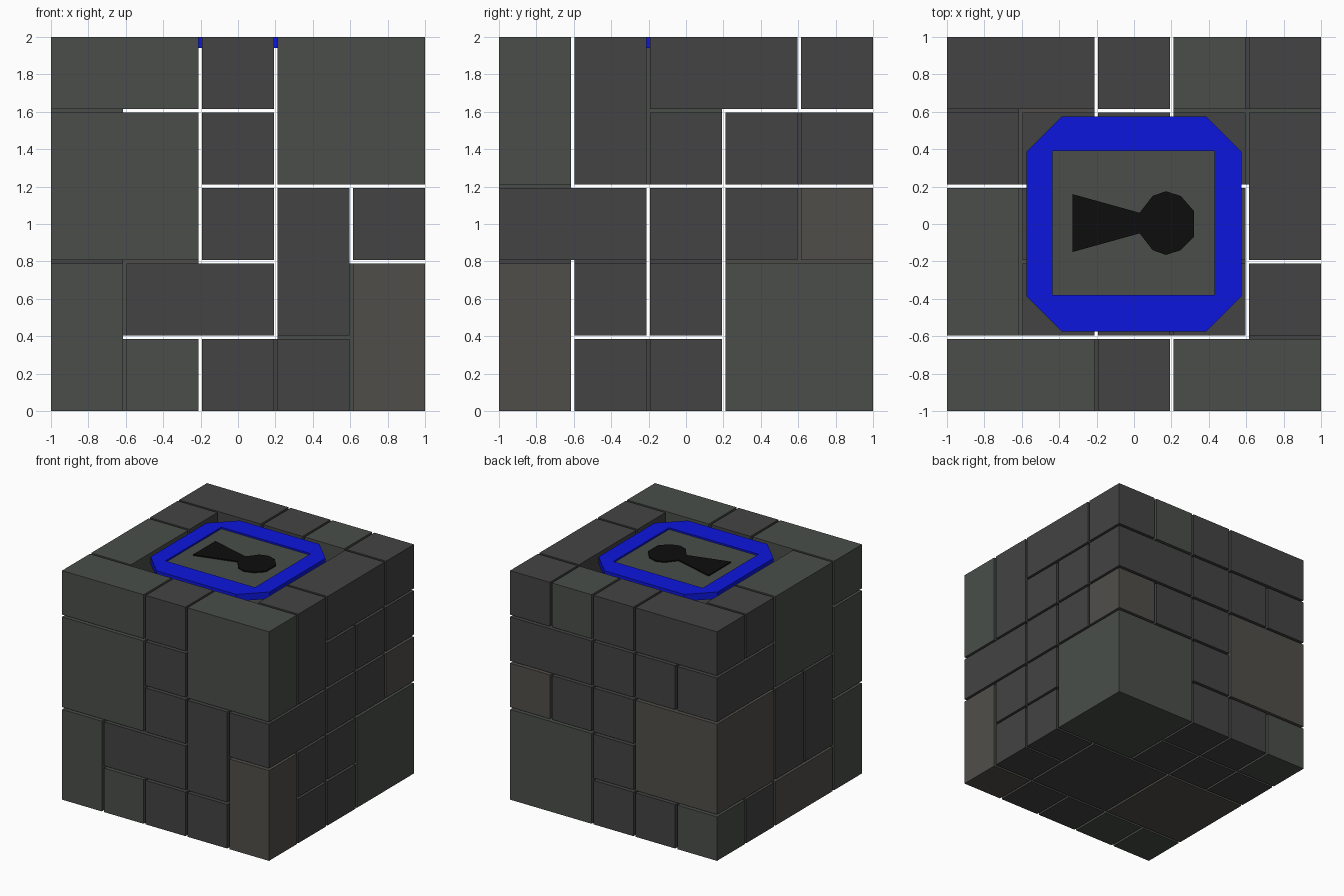
import bpy, bmesh

if "Cube" in bpy.data.objects:
    bpy.data.objects.remove(bpy.data.objects["Cube"])

CELL, GAP = 0.404, 0.02


def material(name, rgb):
    m = bpy.data.materials.new(name)
    m.diffuse_color = (*rgb, 1)
    m.use_nodes = True
    m.node_tree.nodes["Principled BSDF"].inputs["Base Color"].default_value = m.diffuse_color
    return m


MATS = {
    "dark": material("dark_stone", (0.058, 0.057, 0.057)),
    "green": material("green_stone", (0.067, 0.076, 0.067)),
    "brown": material("brown_stone", (0.080, 0.076, 0.066)),
    "blue": material("blue_trim", (0.004, 0.008, 0.72)),
    "black": material("black_inlay", (0.004, 0.004, 0.004)),
}


def finish(bm, name, mat):
    bmesh.ops.recalc_face_normals(bm, faces=bm.faces)
    me = bpy.data.meshes.new(name)
    bm.to_mesh(me)
    bm.free()
    me.materials.append(MATS[mat])
    ob = bpy.data.objects.new(name, me)
    bpy.context.collection.objects.link(ob)
    return ob


def block(x, y, z, mat="dark", name="stone_block"):
    """Stone covering the given (start, end) cell ranges of the 5x5x5 grid."""
    bm = bmesh.new()
    bmesh.ops.create_cube(bm, size=1)
    for v in bm.verts:
        for i, (a, b) in enumerate((x, y, z)):
            mid = ((a + b) / 2 - 2.5) * CELL + (1 if i == 2 else 0)
            v.co[i] = mid + v.co[i] * ((b - a) * CELL - GAP)
    finish(bm, name, mat)


def prism(name, pts, z0, z1, mat):
    bm = bmesh.new()
    f = bm.faces.new([bm.verts.new((px, py, z0)) for px, py in pts])
    ext = bmesh.ops.extrude_face_region(bm, geom=[f], use_keep_orig=True)
    for g in ext["geom"]:
        if isinstance(g, bmesh.types.BMVert):
            g.co.z = z1
    return finish(bm, name, mat)


# Larger and tinted stones: x range, y range, z range, colour
STONES = [
    # front wall
    ((0, 2), (0, 1), (4, 5), "green"),
    ((3, 5), (0, 1), (3, 5), "green"),
    ((0, 2), (0, 1), (2, 4), "green"),
    ((3, 4), (0, 1), (1, 3), "dark"),
    ((4, 5), (0, 2), (2, 3), "dark"),
    ((0, 1), (0, 1), (0, 2), "green"),
    ((1, 3), (0, 1), (1, 2), "dark"),
    ((1, 2), (0, 1), (0, 1), "green"),
    ((4, 5), (0, 1), (0, 2), "brown"),
    # right wall
    ((4, 5), (1, 2), (3, 5), "dark"),
    ((4, 5), (2, 4), (4, 5), "dark"),
    ((3, 5), (3, 5), (0, 2), "green"),
    ((4, 5), (4, 5), (2, 3), "brown"),
    # back wall
    ((3, 4), (4, 5), (4, 5), "green"),
    ((0, 2), (4, 5), (4, 5), "dark"),
    ((3, 5), (4, 5), (3, 4), "dark"),
    ((0, 2), (3, 5), (1, 3), "brown"),
    ((0, 1), (4, 5), (0, 1), "green"),
    # left wall
    ((0, 1), (1, 3), (3, 5), "green"),
    ((0, 1), (3, 5), (3, 4), "dark"),
    ((0, 1), (1, 2), (1, 3), "dark"),
    ((0, 1), (2, 3), (1, 3), "dark"),
    # underside
    ((2, 4), (1, 3), (0, 1), "dark"),
    ((0, 2), (1, 3), (0, 1), "brown"),
]
used = set()
for xr, yr, zr, colour in STONES:
    block(xr, yr, zr, colour)
    used |= {(i, j, k) for i in range(*xr) for j in range(*yr) for k in range(*zr)}

# Single dark stones fill the rest, leaving the recess in the top
for i in range(5):
    for j in range(5):
        for k in range(5):
            recess = k == 4 and 1 <= i <= 3 and 1 <= j <= 3
            if (i, j, k) not in used and not recess:
                block((i, i + 1), (j, j + 1), (k, k + 1), "dark", "small_stone")

# Blue octagonal frame with a rectangular opening
R, C = 0.575, 0.385
octagon = [(R, -C), (R, C), (C, R), (-C, R), (-R, C), (-R, -C), (-C, -R), (C, -R)]
frame = prism("lock_frame", octagon, 1.94, 2.0, "blue")
opening = prism("frame_cutter", [(-.435, -.38), (.43, -.38), (.43, .39), (-.435, .39)],
                1.8, 2.1, "blue")
opening.hide_render = True
opening.hide_viewport = True
cut = frame.modifiers.new("opening", "BOOLEAN")
cut.operation = "DIFFERENCE"
cut.solver = "EXACT"
cut.object = opening

# Lock plate and keyhole inlay
prism("lock_plate", [(-.45, -.4), (.45, -.4), (.45, .4), (-.45, .4)], 1.95, 1.985, "green")
keyhole = [(-.33, .16), (.03, .06), (.1, .15), (.17, .175), (.25, .15), (.32, .07),
           (.32, -.07), (.25, -.14), (.17, -.165), (.1, -.14), (.03, -.05), (-.33, -.15)]
prism("keyhole", keyhole, 1.97, 1.995, "black")
